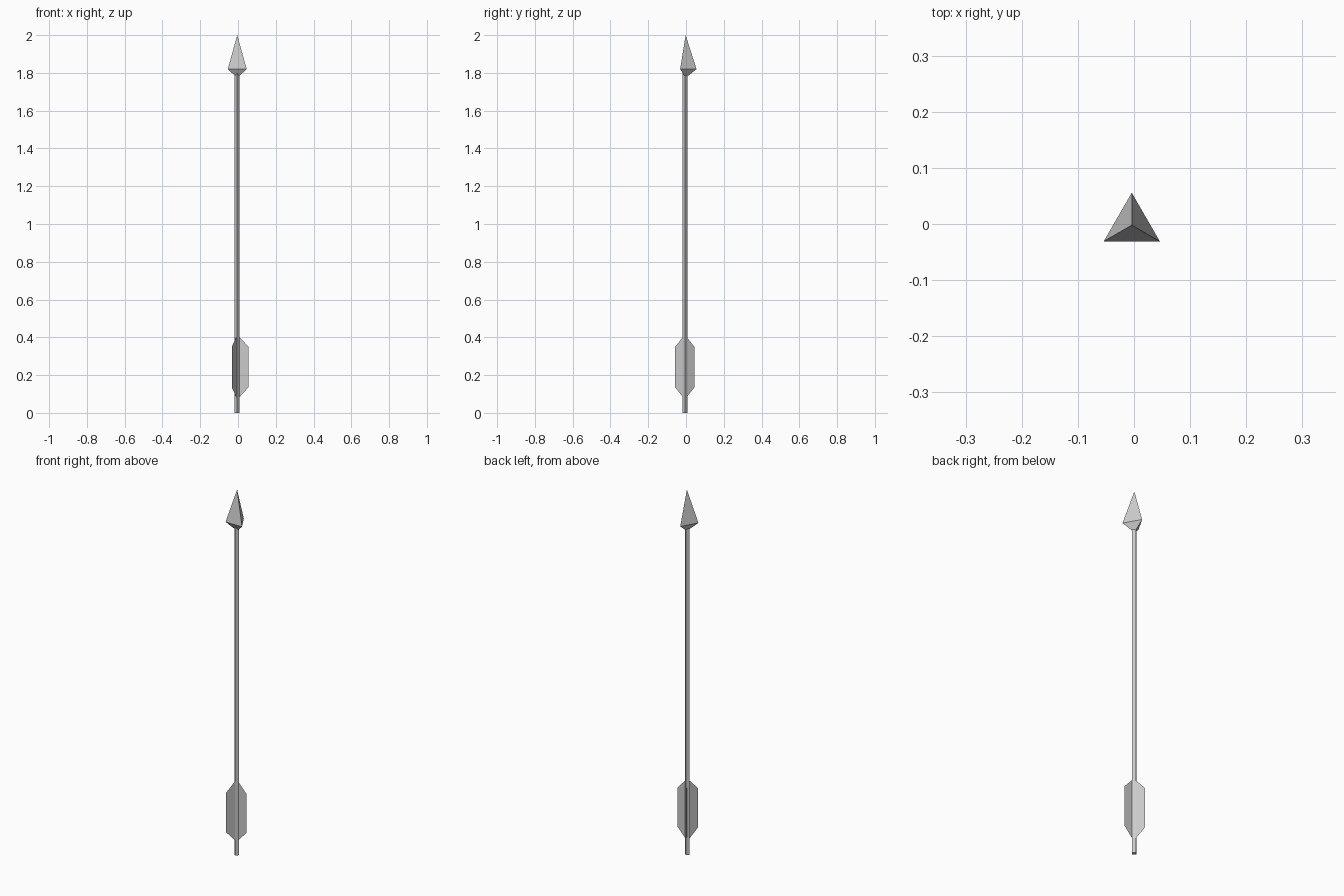
import bpy, bmesh
from math import cos, sin, radians, tau

if "Cube" in bpy.data.objects:
    bpy.data.objects.remove(bpy.data.objects["Cube"])

def make_object(name, build):
    bm = bmesh.new()
    build(bm)
    mesh = bpy.data.meshes.new(name)
    bm.to_mesh(mesh)
    bm.free()
    obj = bpy.data.objects.new(name, mesh)
    bpy.context.collection.objects.link(obj)
    return obj

def lathe(bm, sides, start, centre, profile):
    """Stack n-sided rings of (radius, z); radius 0 closes to a point."""
    rings = []
    for r, z in profile:
        count = sides if r else 1
        rings.append([bm.verts.new((centre[0] + r * cos(start + tau * i / sides),
                                    centre[1] + r * sin(start + tau * i / sides), z))
                      for i in range(count)])
    for low, high in zip(rings, rings[1:]):
        for i in range(sides):
            j = (i + 1) % sides
            if len(high) == 1:
                bm.faces.new((low[i], low[j], high[0]))
            else:
                bm.faces.new((low[i], low[j], high[j], high[i]))
    for ring in (rings[0], rings[-1]):
        if len(ring) > 1:
            bm.faces.new(ring)
    bmesh.ops.recalc_face_normals(bm, faces=bm.faces)

# Four-sided shaft, edge facing front
make_object("shaft", lambda bm: lathe(bm, 4, 0, (-0.005, -0.005),
                                      [(0.0135, 0), (0.0135, 1.80)]))

# Three-sided arrowhead with a short taper underneath
make_object("arrowhead", lambda bm: lathe(bm, 3, radians(90), (-0.004, -0.002),
                                          [(0.014, 1.785), (0.0577, 1.82), (0, 2.0)]))

# Three paper-thin feathers around the tail
FEATHER = [(0.004, 0.085), (0.013, 0.085), (0.0585, 0.135),
           (0.0585, 0.35), (0.013, 0.40), (0.004, 0.40)]

def feather(bm, angle):
    bm.faces.new([bm.verts.new((-0.0035 + r * cos(angle), -0.0065 + r * sin(angle), z))
                  for r, z in FEATHER])

for k in range(3):
    make_object(f"feather_{k + 1}", lambda bm: feather(bm, tau * k / 3))
